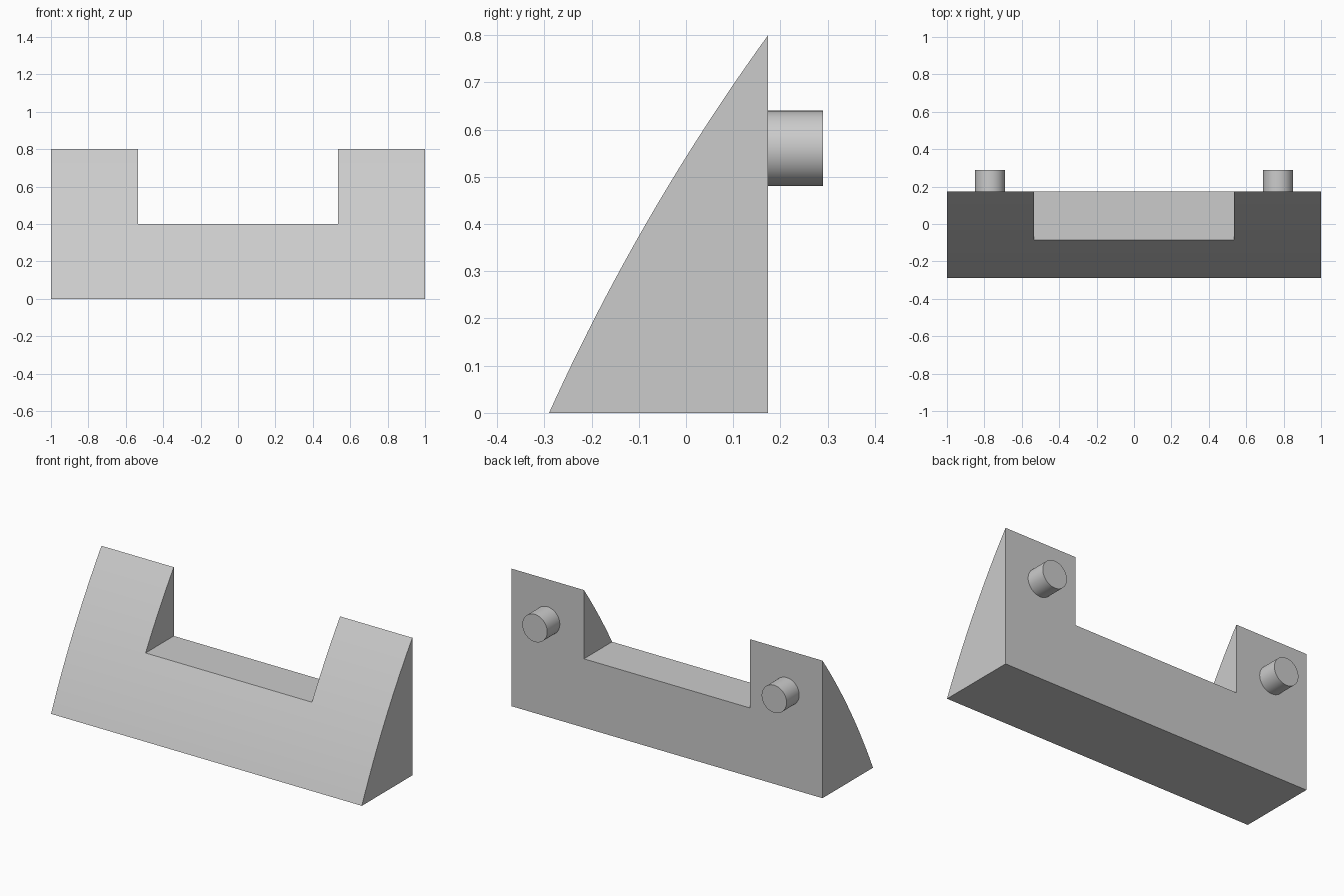
import bpy, bmesh, math
from mathutils import Vector

if "Cube" in bpy.data.objects:
    bpy.data.objects.remove(bpy.data.objects["Cube"])

BACK, FRONT, TIP = 0.174, -0.29, 0.29
HEIGHT, HALF_WIDTH = 0.8, 1.0
NOTCH_HALF, NOTCH_FLOOR = 0.535, 0.4
BULGE = 0.0235
SEGMENTS = 24

grey = bpy.data.materials.new("light grey")
grey.use_nodes = True
colour = (0.6, 0.6, 0.6, 1)
grey.diffuse_color = colour
grey.node_tree.nodes["Principled BSDF"].inputs["Base Color"].default_value = colour


def select_only(obj):
    bpy.ops.object.select_all(action="DESELECT")
    obj.select_set(True)
    bpy.context.view_layer.objects.active = obj


def finish(obj, name):
    obj.name = name
    obj.data.materials.clear()
    obj.data.materials.append(grey)
    select_only(obj)
    bpy.ops.object.shade_smooth_by_angle(angle=math.radians(30))


def arc_profile():
    """Side outline (y, z): shallow arc up the front, straight back."""
    low, high = Vector((FRONT, 0)), Vector((BACK, HEIGHT))
    chord = high - low
    radius = chord.length_squared / (8 * BULGE) + BULGE / 2
    along = chord.normalized()
    outward = Vector((-along.y, along.x))
    centre = (low + high) / 2 - outward * (radius - BULGE)
    half = math.asin(chord.length / 2 / radius)
    points = []
    for i in range(SEGMENTS + 1):
        a = half * (2 * i / SEGMENTS - 1)
        points.append(centre + radius * (along * math.sin(a) + outward * math.cos(a)))
    return points + [Vector((BACK, 0))]


# Wedge body: side outline extruded across the width
bm = bmesh.new()
side = bm.faces.new([bm.verts.new((-HALF_WIDTH, p.x, p.y)) for p in arc_profile()])
swept = bmesh.ops.extrude_face_region(bm, geom=[side], use_keep_orig=True)
new_verts = [v for v in swept["geom"] if isinstance(v, bmesh.types.BMVert)]
bmesh.ops.translate(bm, verts=new_verts, vec=(2 * HALF_WIDTH, 0, 0))
bmesh.ops.recalc_face_normals(bm, faces=bm.faces)
mesh = bpy.data.meshes.new("body")
bm.to_mesh(mesh)
bm.free()
body = bpy.data.objects.new("body", mesh)
bpy.context.collection.objects.link(body)

# Notch cut through the middle of the top
bpy.ops.mesh.primitive_cube_add(size=1, location=(0, 0, NOTCH_FLOOR + 0.5))
cutter = bpy.context.object
cutter.scale = (2 * NOTCH_HALF, 2, 1)
cutter.hide_render = True
select_only(body)
notch = body.modifiers.new("notch", "BOOLEAN")
notch.operation = "DIFFERENCE"
notch.solver = "EXACT"
notch.object = cutter
bpy.ops.object.modifier_apply(modifier=notch.name)
bpy.data.objects.remove(cutter)
finish(body, "body")

# Mounting pegs on the back
for label, sign in (("left", 1), ("right", -1)):
    start = BACK - 0.005
    bpy.ops.mesh.primitive_cylinder_add(
        vertices=48, radius=0.08, depth=TIP - start,
        location=(sign * 0.77, (start + TIP) / 2, 0.56),
        rotation=(math.pi / 2, 0, 0))
    finish(bpy.context.object, label + "_peg")
